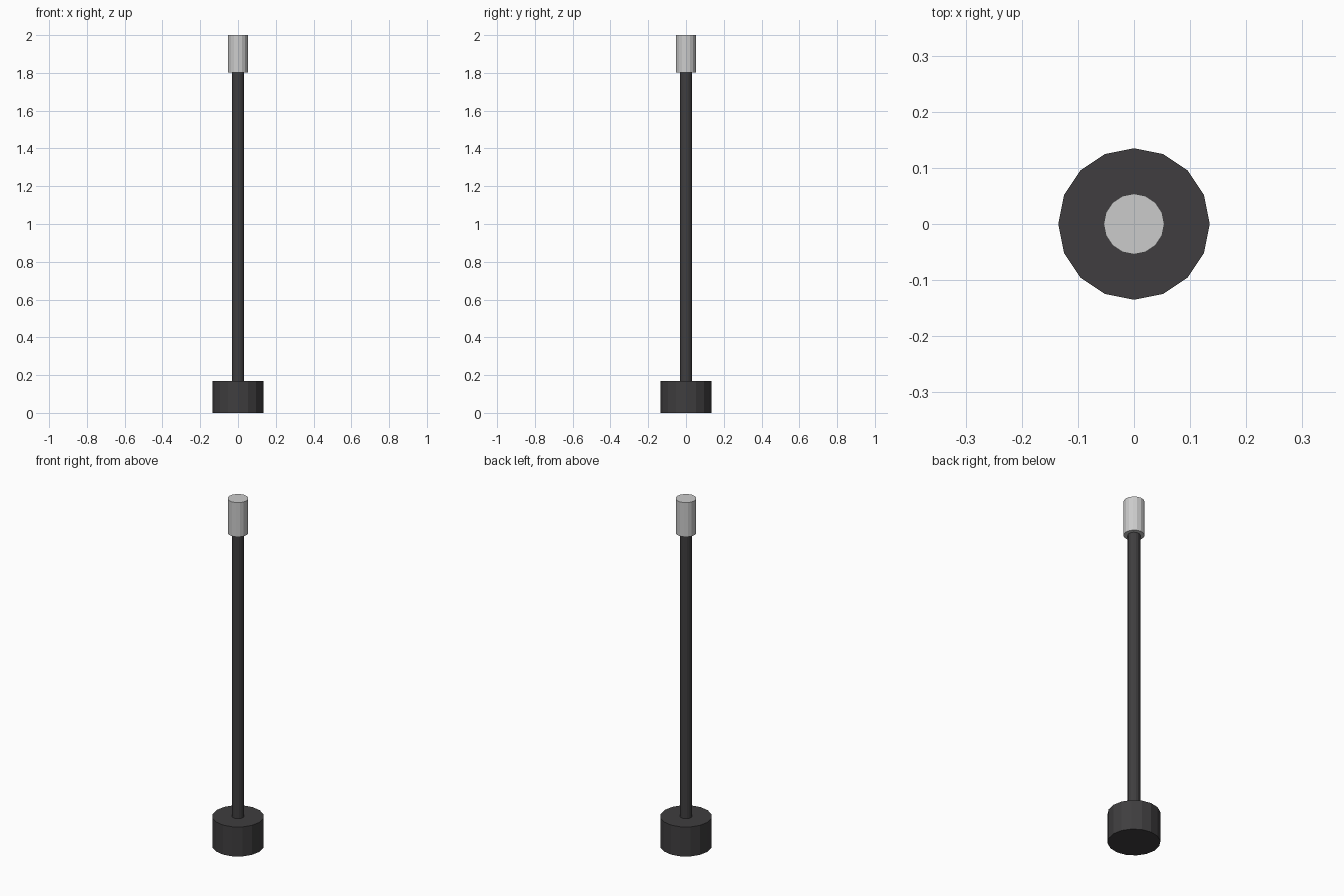
import bpy

if "Cube" in bpy.data.objects:
    bpy.data.objects.remove(bpy.data.objects["Cube"])

dark = bpy.data.materials.new("dark_metal")
dark.diffuse_color = (0.05, 0.048, 0.05, 1)
dark.use_nodes = True
dark.node_tree.nodes["Principled BSDF"].inputs["Base Color"].default_value = dark.diffuse_color


def cylinder(name, radius, bottom, top, material=None):
    # 16-sided flat-shaded upright cylinder with corners on the axes
    bpy.ops.mesh.primitive_cylinder_add(
        vertices=16, radius=radius, depth=top - bottom,
        location=(0, 0, (bottom + top) / 2))
    part = bpy.context.object
    part.name = name
    if material:
        part.data.materials.append(material)
    return part


# Heavy foot, slim post and light cap
cylinder("base", 0.135, 0, 0.17, dark)
cylinder("post", 0.032, 0.17, 1.803, dark)
cylinder("lamp_cap", 0.054, 1.803, 2.0)
